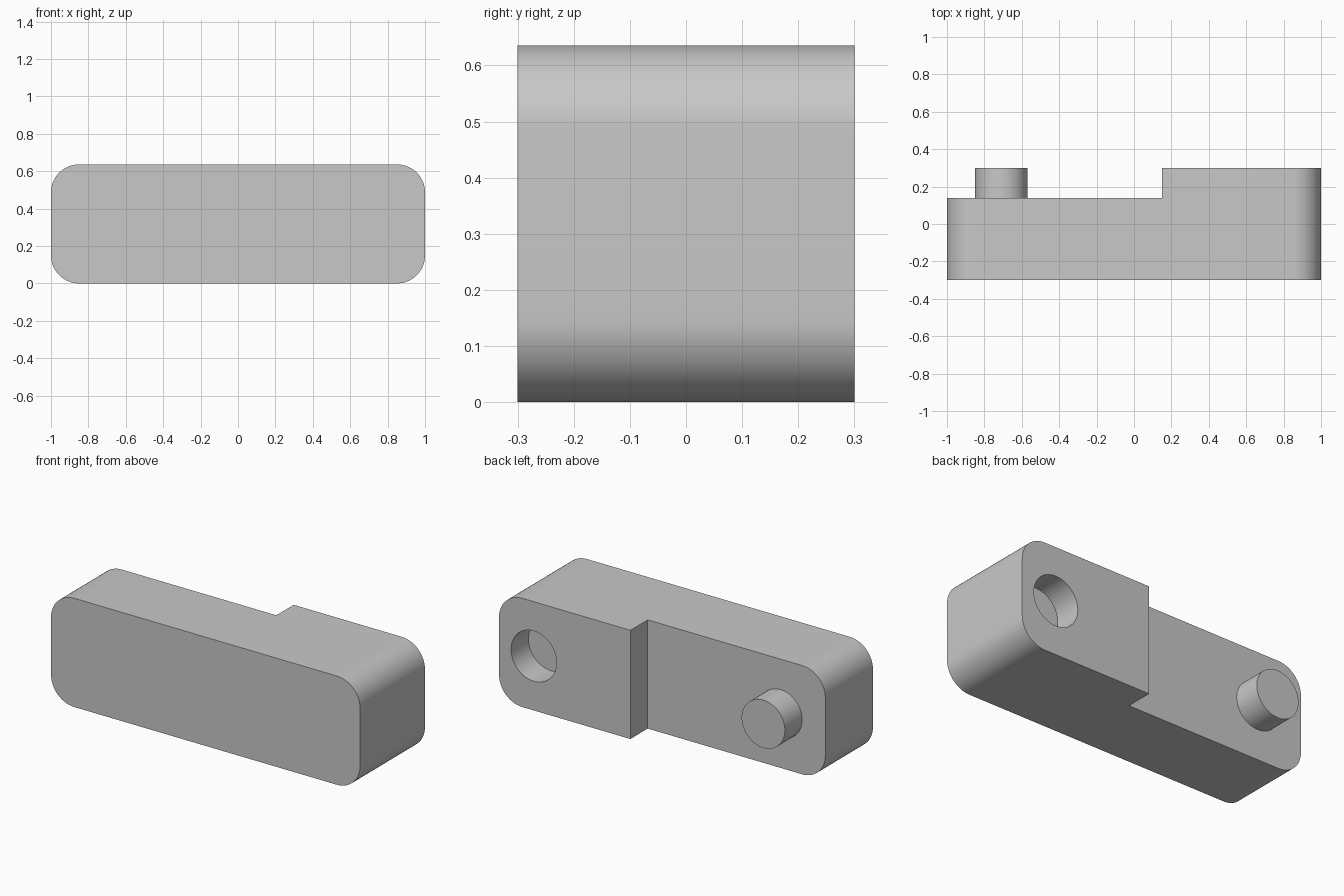
import bpy
import math
from mathutils import Matrix

cube = bpy.data.objects.get("Cube")
if cube:
    bpy.data.objects.remove(cube, do_unlink=True)

HEIGHT = 0.636
BACK = 0.3        # rear face of the thick end
STEP_Y = 0.14     # rear face of the thin end
STEP_X = 0.15     # where thick meets thin

grey = bpy.data.materials.new("light_grey")
grey.use_nodes = True
colour = (0.58, 0.58, 0.58, 1)
grey.diffuse_color = colour
grey.node_tree.nodes["Principled BSDF"].inputs["Base Color"].default_value = colour


def box(name, low, high):
    """Box between two opposite corners."""
    bpy.ops.mesh.primitive_cube_add(size=1)
    ob = bpy.context.object
    ob.name = name
    size = [b - a for a, b in zip(low, high)]
    centre = [(a + b) / 2 for a, b in zip(low, high)]
    ob.data.transform(Matrix.Translation(centre) @ Matrix.Diagonal((*size, 1)))
    ob.data.materials.append(grey)
    return ob


def rod(name, x, radius, y0, y1):
    """Cylinder along y at mid height."""
    bpy.ops.mesh.primitive_cylinder_add(vertices=64, radius=radius, depth=y1 - y0)
    ob = bpy.context.object
    ob.name = name
    ob.data.transform(Matrix.Translation((x, (y0 + y1) / 2, HEIGHT / 2))
                      @ Matrix.Rotation(math.pi / 2, 4, 'X'))
    ob.data.materials.append(grey)
    return ob


def apply(ob, mod):
    bpy.context.view_layer.objects.active = ob
    bpy.ops.object.modifier_apply(modifier=mod.name)


def cut(ob, cutter):
    cutter.hide_render = True
    mod = ob.modifiers.new("cut", 'BOOLEAN')
    mod.operation, mod.solver, mod.object = 'DIFFERENCE', 'EXACT', cutter
    apply(ob, mod)
    bpy.data.objects.remove(cutter, do_unlink=True)


def smooth(ob):
    bpy.ops.object.select_all(action='DESELECT')
    ob.select_set(True)
    bpy.context.view_layer.objects.active = ob
    bpy.ops.object.shade_smooth_by_angle(angle=math.radians(30))


# Body: block with its four front-to-back edges rounded
body = box("body", (-1, -BACK, 0), (1, BACK, HEIGHT))
weights = body.data.attributes.new("bevel_weight_edge", 'FLOAT', 'EDGE')
for edge in body.data.edges:
    a, b = (body.data.vertices[i].co for i in edge.vertices)
    weights.data[edge.index].value = float(abs(a.y - b.y) > 0.1)
bevel = body.modifiers.new("round", 'BEVEL')
bevel.limit_method = 'WEIGHT'
bevel.width = 0.15
bevel.segments = 16
apply(body, bevel)

# Thin end and blind socket
cut(body, box("step_cutter", (-1.2, STEP_Y, -0.2), (STEP_X, 0.5, 1)))
cut(body, rod("socket_cutter", 0.775, 0.147, STEP_Y, 0.5))
smooth(body)

# Peg on the thin end
peg = rod("peg", -0.71, 0.14, STEP_Y, BACK)
smooth(peg)
